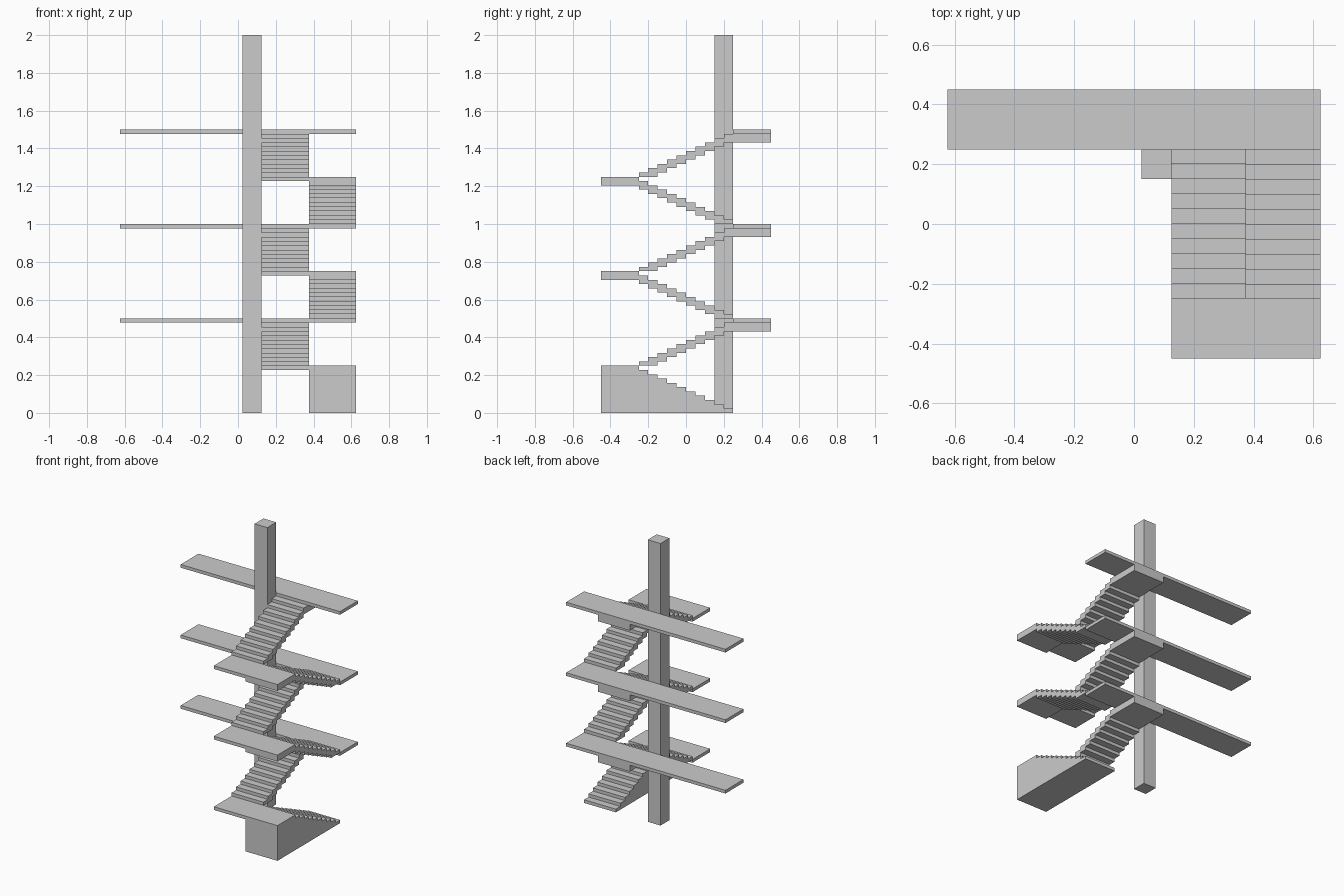
import bpy

if "Cube" in bpy.data.objects:
    bpy.data.objects.remove(bpy.data.objects["Cube"])

N = 10                 # treads per flight
RISE = 0.25 / 11       # height of one riser
RUN = 0.05             # depth of one tread


def mesh_object(name, verts, faces):
    me = bpy.data.meshes.new(name)
    me.from_pydata(verts, [], faces)
    me.update()
    ob = bpy.data.objects.new(name, me)
    bpy.context.collection.objects.link(ob)
    return ob


def extrude_profile(name, profile, x0, x1):
    """Extrude a counter-clockwise (y, z) outline from x0 to x1."""
    n = len(profile)
    area = sum(profile[i - 1][0] * profile[i][1] - profile[i][0] * profile[i - 1][1]
               for i in range(n))
    if area < 0:
        profile = profile[::-1]
    verts = [(x, y, z) for x in (x0, x1) for y, z in profile]
    faces = [list(range(n))[::-1], list(range(n, 2 * n))]
    faces += [[i, (i + 1) % n, (i + 1) % n + n, i + n] for i in range(n)]
    return mesh_object(name, verts, faces)


def box(name, x, y, z):
    return extrude_profile(name, [(y[0], z[0]), (y[1], z[0]), (y[1], z[1]), (y[0], z[1])], *x)


def flight(name, x, y0, direction, z0, solid=False):
    """Stepped flight starting at y0, climbing along +y or -y."""
    top, under = [], []
    for i in range(N):
        ya, yb = y0 + direction * RUN * i, y0 + direction * RUN * (i + 1)
        top += [(ya, z0 + RISE * (i + 1)), (yb, z0 + RISE * (i + 1))]
        if i >= 1:
            low = z0 + RISE * (i - 1)
            under += [(y0 if i == 1 else ya, low), (yb, low)]
    if solid:
        under = [(y0, z0), (y0 + direction * RUN * N, z0)]
    return extrude_profile(name, top + under[::-1], *x)


LEFT, RIGHT = (0.125, 0.375), (0.375, 0.625)
FRONT, BACK = (-0.45, -0.25), (0.25, 0.45)

# Central column
box("column", (0.025, 0.125), (0.15, 0.25), (0, 2))

for k in range(3):
    base, mid, floor = 0.5 * k, 0.5 * k + 0.25, 0.5 * k + 0.5
    # Lower flight, solid down to the ground on the first storey
    flight(f"lower_flight_{k}", RIGHT, 0.25, -1, base, solid=(k == 0))
    # Half landing and its support
    box(f"half_landing_{k}", (0.125, 0.625), FRONT, (mid - RISE, mid))
    box(f"half_landing_support_{k}", RIGHT, FRONT,
        (0 if k == 0 else mid - 2 * RISE, mid - RISE))
    # Upper flight
    flight(f"upper_flight_{k}", LEFT, -0.25, 1, mid)
    # Floor walkway and its support
    box(f"walkway_{k}", (-0.625, 0.625), BACK, (floor - RISE, floor))
    box(f"walkway_support_{k}", LEFT, BACK, (floor - 3 * RISE, floor - RISE))
